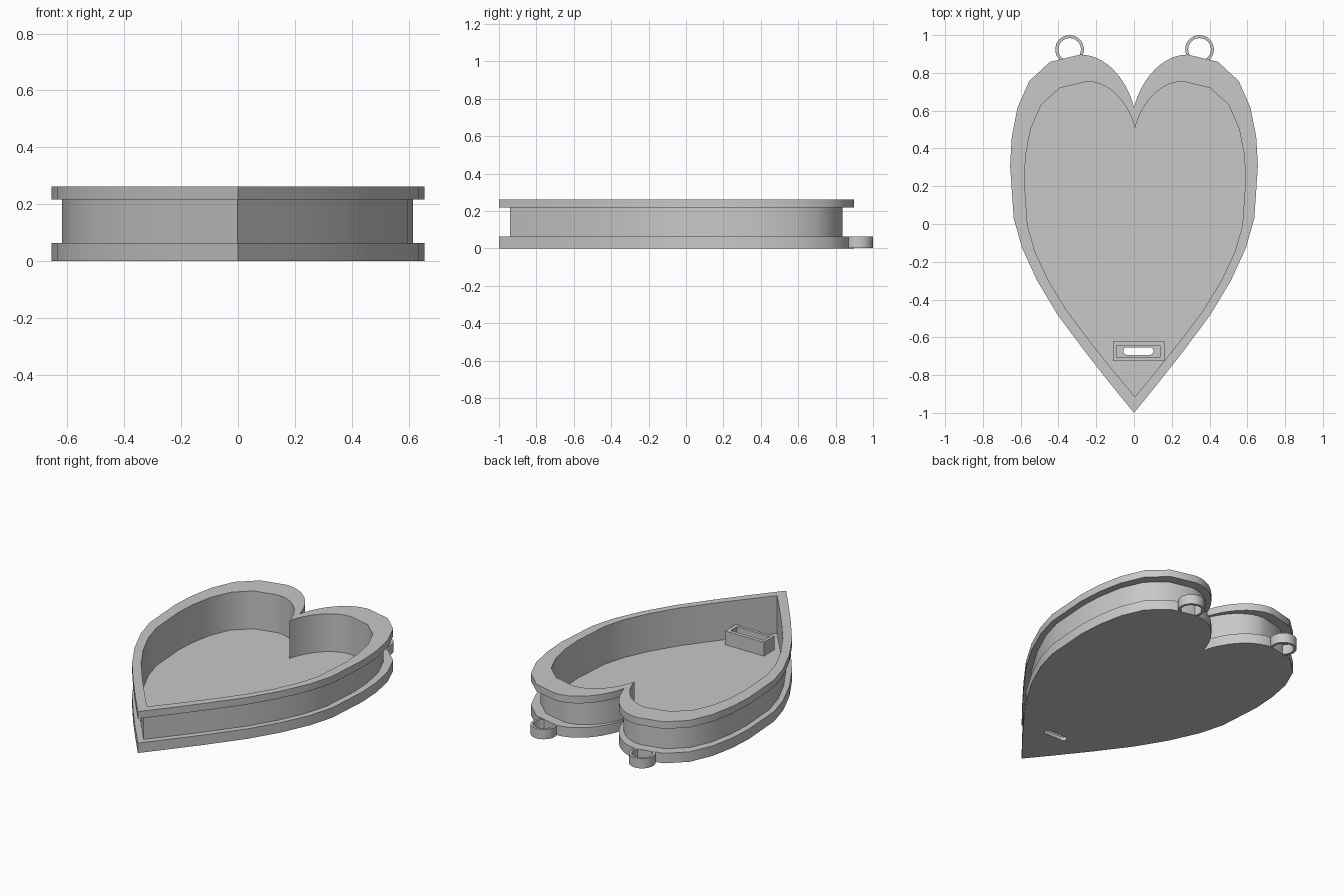
import bpy
import bmesh
from math import sin, cos, pi, radians
from mathutils import Vector
from mathutils.geometry import interpolate_bezier

cube = bpy.data.objects.get("Cube")
if cube:
    bpy.data.objects.remove(cube, do_unlink=True)

SHADE = (0.58, 0.58, 0.58, 1)
grey = bpy.data.materials.new("plain grey")
grey.use_nodes = True
grey.diffuse_color = SHADE
grey.node_tree.nodes["Principled BSDF"].inputs["Base Color"].default_value = SHADE

FLOOR, PLATE, RIM_LOW, TOP = 0.023, 0.063, 0.217, 0.262


def loft(name, sections, closed=False):
    """Join (outline, z) sections in order; cap the ends, or close into a loop."""
    bm = bmesh.new()
    rings = [[bm.verts.new((x, y, z)) for x, y in outline] for outline, z in sections]
    pairs = list(zip(rings, rings[1:]))
    if closed:
        pairs.append((rings[-1], rings[0]))
    else:
        bm.faces.new(rings[0])
        bm.faces.new(rings[-1])
    for a, b in pairs:
        for i in range(len(a)):
            j = (i + 1) % len(a)
            bm.faces.new((a[i], a[j], b[j], b[i]))
    bmesh.ops.recalc_face_normals(bm, faces=bm.faces)
    mesh = bpy.data.meshes.new(name)
    bm.to_mesh(mesh)
    bm.free()
    mesh.materials.append(grey)
    obj = bpy.data.objects.new(name, mesh)
    bpy.context.collection.objects.link(obj)
    return obj


def tube(name, outer, inner, z0, z1):
    return loft(name, [(outer, z0), (outer, z1), (inner, z1), (inner, z0)], closed=True)


def smooth(obj):
    bpy.ops.object.select_all(action="DESELECT")
    obj.select_set(True)
    bpy.context.view_layer.objects.active = obj
    bpy.ops.object.shade_smooth_by_angle(angle=radians(32))


def circle(cx, cy, r, n=32):
    return [(cx + r * cos(2 * pi * i / n), cy + r * sin(2 * pi * i / n)) for i in range(n)]


def rect(x0, x1, y0, y1):
    return [(x0, y0), (x1, y0), (x1, y1), (x0, y1)]


def scaled(outline, sx, sy, dx=0, dy=0):
    return [(x * sx + dx, y * sy + dy) for x, y in outline]


# Heart outline: curved notch, then one side down to the tip, mirrored
notch = interpolate_bezier(Vector((0, 0.615)), Vector((0.03, 0.745)),
                           Vector((0.135, 0.897)), Vector((0.285, 0.897)), 12)
half = [(p[0], p[1]) for p in notch] + [
    (0.445, 0.858), (0.555, 0.757), (0.617, 0.615), (0.647, 0.46), (0.656, 0.31),
    (0.637, 0.03), (0.593, -0.125), (0.513, -0.30), (0.405, -0.48),
    (0.26, -0.675), (0.13, -0.84), (0, -1)]
heart = half + [(-x, y) for x, y in half[-2:0:-1]]
wall = scaled(heart, 0.941, 0.937, -0.001, -0.003)
cavity = scaled(heart, 0.893, 0.88, 0.005, -0.035)

# Tray: base plate, recessed wall, top rim and open cavity with a thin floor
tray = loft("heart_tray", [(heart, 0), (heart, PLATE), (wall, PLATE), (wall, RIM_LOW),
                           (heart, RIM_LOW), (heart, TOP), (cavity, TOP), (cavity, FLOOR)])

# Rounded slot through the floor
SX, SY, R, REACH = 0.023, -0.673, 0.02, 0.06
slot = [(SX + side * REACH + R * cos(a), SY + R * sin(a))
        for side, start in ((1, -pi / 2), (-1, pi / 2))
        for a in [start + pi * k / 8 for k in range(9)]]
cutter = loft("slot_cutter", [(slot, -0.1), (slot, 0.16)])
cutter.hide_render = True
mod = tray.modifiers.new("slot", "BOOLEAN")
mod.operation = "DIFFERENCE"
mod.solver = "EXACT"
mod.object = cutter
bpy.context.view_layer.update()
cut = bpy.data.meshes.new_from_object(tray.evaluated_get(bpy.context.evaluated_depsgraph_get()))
tray.modifiers.clear()
tray.data = cut
bpy.data.objects.remove(cutter, do_unlink=True)
smooth(tray)

# Raised frame around the slot
tube("slot_frame", rect(-0.11, 0.161, -0.725, -0.62),
     rect(-0.092, 0.138, -0.706, -0.643), FLOOR - 0.002, 0.11)

# Hanging loops at the top of each lobe
for cx, label in ((0.347, "left"), (-0.341, "right")):
    smooth(tube(label + "_loop", circle(cx, 0.924, 0.076), circle(cx, 0.924, 0.06),
                0.0005, PLATE - 0.0005))
